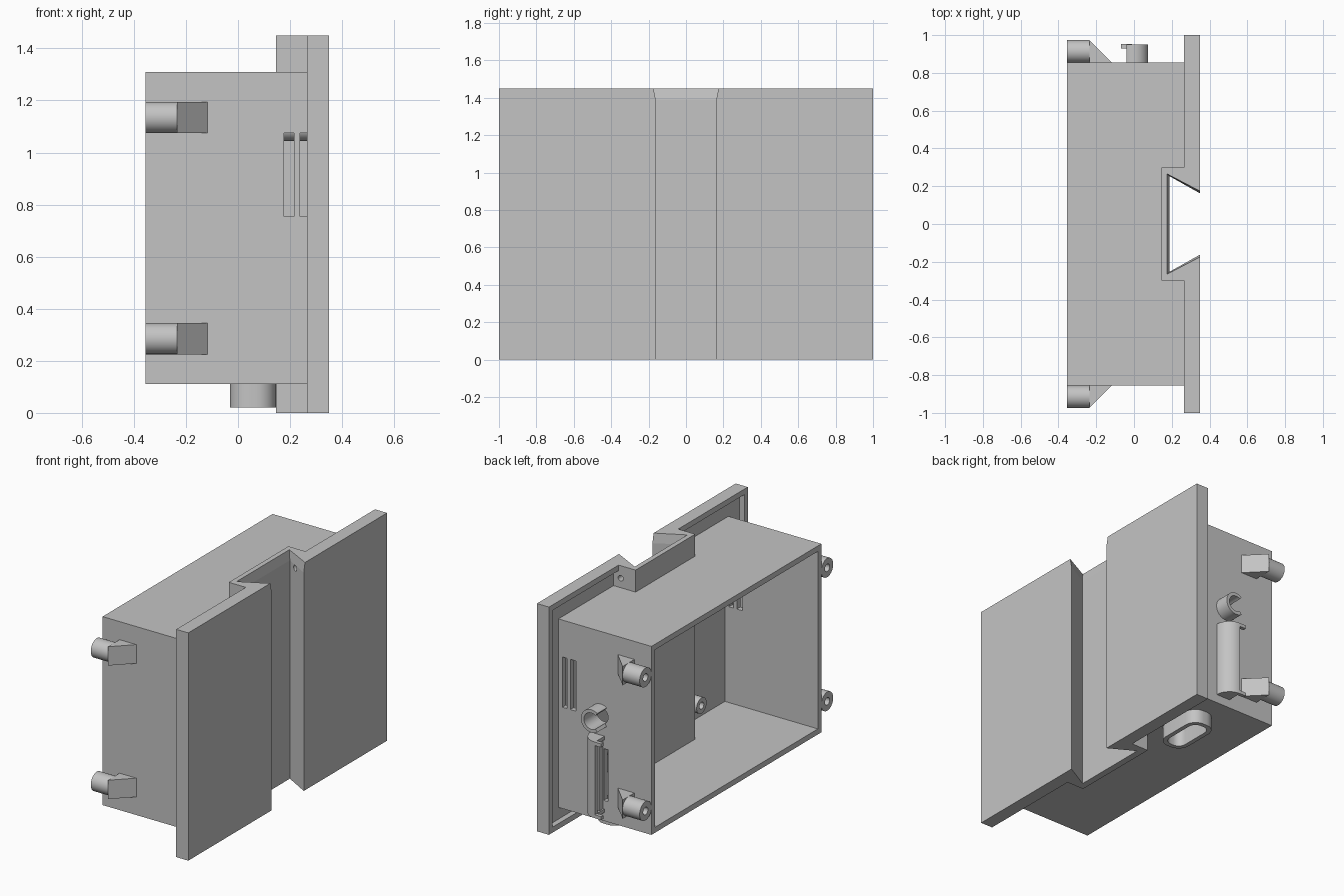
import bpy, bmesh
from math import sin, cos, radians

old = bpy.data.objects.get("Cube")
if old:
    bpy.data.objects.remove(old, do_unlink=True)

grey = bpy.data.materials.new("light_grey_plastic")
grey.use_nodes = True
GREY = (0.55, 0.55, 0.55, 1)
grey.diffuse_color = GREY
grey.node_tree.nodes["Principled BSDF"].inputs["Base Color"].default_value = GREY

# Maps a 2D outline point plus a height to 3D, by extrusion axis
AXES = {"x": lambda a, b, h: (h, a, b),
        "y": lambda a, b, h: (a, h, b),
        "z": lambda a, b, h: (a, b, h)}


def finish(name, bm, smooth=False):
    bmesh.ops.recalc_face_normals(bm, faces=bm.faces)
    mesh = bpy.data.meshes.new(name)
    bm.to_mesh(mesh)
    bm.free()
    mesh.materials.append(grey)
    ob = bpy.data.objects.new(name, mesh)
    bpy.context.scene.collection.objects.link(ob)
    if smooth:
        bpy.ops.object.select_all(action="DESELECT")
        ob.select_set(True)
        bpy.context.view_layer.objects.active = ob
        bpy.ops.object.shade_smooth_by_angle(angle=radians(35))
    return ob


def skin(bm, lower, upper):
    for i in range(len(lower)):
        j = (i + 1) % len(lower)
        bm.faces.new((lower[i], lower[j], upper[j], upper[i]))


def loft(name, axis, sections, smooth=False):
    """Solid through a list of (outline, height) sections."""
    bm = bmesh.new()
    rows = [[bm.verts.new(AXES[axis](a, b, h)) for a, b in pts] for pts, h in sections]
    for lower, upper in zip(rows, rows[1:]):
        skin(bm, lower, upper)
    bm.faces.new(rows[0])
    bm.faces.new(rows[-1])
    return finish(name, bm, smooth)


def prism(name, axis, pts, lo, hi, smooth=False):
    return loft(name, axis, [(pts, lo), (pts, hi)], smooth)


def tube(name, axis, outer, inner, lo, hi):
    """Hollow sleeve between two outlines with equal point counts."""
    bm = bmesh.new()
    rows = [[bm.verts.new(AXES[axis](a, b, h)) for a, b in pts]
            for pts, h in ((outer, lo), (outer, hi), (inner, hi), (inner, lo))]
    for i in range(4):
        skin(bm, rows[i], rows[(i + 1) % 4])
    return finish(name, bm, True)


def box(name, x, y, z):
    return prism(name, "z", [(x[0], y[0]), (x[1], y[0]), (x[1], y[1]), (x[0], y[1])], *z)


def arc(ca, cb, r, start=0, end=360, n=32):
    count = n if end - start == 360 else n + 1
    angles = [radians(start + (end - start) * i / n) for i in range(count)]
    return [(ca + r * cos(t), cb + r * sin(t)) for t in angles]


def rounded(ca, cb, ha, hb, r):
    pts = []
    for k, (sa, sb) in enumerate(((1, 1), (-1, 1), (-1, -1), (1, -1))):
        pts += arc(ca + sa * (ha - r), cb + sb * (hb - r), r, k * 90, k * 90 + 90, 8)
    return pts


def cut(ob, cutters):
    for c in cutters:
        mod = ob.modifiers.new("cut", "BOOLEAN")
        mod.operation, mod.solver, mod.object = "DIFFERENCE", "EXACT", c
    graph = bpy.context.evaluated_depsgraph_get()
    mesh = bpy.data.meshes.new_from_object(ob.evaluated_get(graph))
    ob.modifiers.clear()
    ob.data = mesh
    for c in cutters:
        bpy.data.objects.remove(c, do_unlink=True)


TOP, FLOOR, RIM, FACE = 1.45, 0.30, 0.265, 0.35
BACK, SIDE, LOW, HIGH, T = -0.355, 0.855, 0.11, 1.31, 0.035


# Mounting plate with dovetail channel, flared at the upper end
def plate_outline(flare):
    half = [(FLOOR, 0.3), (FLOOR, 1), (FACE, 1), (FACE, 0.162 + flare), (0.188 - flare, 0.253 + flare)]
    half = [(0.145, 0.3)] + half
    return half + [(x, -y) for x, y in reversed(half)]


plate = loft("mounting_plate", "z", [(plate_outline(0), 0), (plate_outline(0), 1.39),
                                     (plate_outline(0.012), TOP)])
cut(plate, [prism("pin_hole", "y", arc(0.25, 1.37, 0.018), 0.1, 0.4)])

# Rim around the rear of the plate
for s, tag in ((1, "left"), (-1, "right")):
    span = sorted((s * 0.3, s * 1))
    box(tag + "_rim_side", (RIM, FLOOR), sorted((s * (1 - T), s)), (0, TOP))
    box(tag + "_rim_top", (RIM, FLOOR), span, (TOP - T, TOP))
    box(tag + "_rim_bottom", (RIM, FLOOR), span, (0, T))

# Case roof and floor, notched to clear the channel
half = [(0.16, 0.28), (FLOOR, 0.28), (FLOOR, SIDE), (BACK, SIDE)]
notched = half + [(x, -y) for x, y in reversed(half)]
prism("case_roof", "z", notched, HIGH - T, HIGH)
case_floor = prism("case_floor", "z", notched, LOW, LOW + T)

# Oval port collar under the floor
PX, PY = 0.057, 0.56
cut(case_floor, [prism("port_hole", "z", rounded(PX, PY, 0.06, 0.14, 0.05), 0, 0.3)])
tube("port_collar", "z", rounded(PX, PY, 0.088, 0.168, 0.075),
     rounded(PX, PY, 0.06, 0.14, 0.05), 0.02, LOW)

# Case side walls with paired vent slots
RING_X, RING_Z = 0.002, 0.775
for s, tag in ((1, "left"), (-1, "right")):
    wall = box(tag + "_wall", (BACK, FLOOR), sorted((s * (SIDE - T), s * SIDE)), (LOW + T, HIGH - T))
    holes = [box("slot", xs, sorted((s * 0.75, s * 0.95)), (0.755, 1.075))
             for xs in ((0.177, 0.216), (0.238, 0.272))]
    if s > 0:
        holes.append(prism("ring_hole", "y", arc(RING_X, RING_Z, 0.052), 0.75, 0.95))
        holes.append(box("switch_slot", (-0.05, -0.02), (0.75, 0.95), (0.24, 0.57)))
    cut(wall, holes)

    # Screw lugs with wedge gussets
    for z, level in ((0.285, "lower"), (1.135, "upper")):
        tube(f"{tag}_{level}_lug", "x", arc(s * 0.914, z, 0.06), arc(s * 0.914, z, 0.024), BACK, -0.235)
        prism(f"{tag}_{level}_gusset", "z", [(-0.235, s * SIDE), (-0.235, s * 0.973), (-0.118, s * SIDE)],
              z - 0.06, z + 0.06)

    # Inner standoffs beside the channel
    for z, level in ((0.325, "lower"), (1.095, "upper")):
        tube(f"{tag}_{level}_standoff", "x", arc(s * 0.38, z, 0.05), arc(s * 0.38, z, 0.022), 0.156, FLOOR)

# Open clip ring on the left wall
clip = arc(RING_X, RING_Z, 0.073, -125, 125) + arc(RING_X, RING_Z, 0.052, -125, 125)[::-1]
prism("clip_ring", "y", clip, SIDE, 0.95, True)

# Curved cable holder below the ring, with end caps and an inner rail
CX = -0.025
shell = arc(CX, SIDE, 0.098, 0, 90, 12) + arc(CX, SIDE, 0.072, 0, 90, 12)[::-1]
prism("holder_shell", "z", shell, 0.165, 0.65, True)
cap = arc(CX, SIDE, 0.098, 0, 90, 12) + [(-0.07, 0.953), (-0.07, 0.93), (CX, 0.93), (CX, SIDE)]
for z, tag in ((0.165, "lower"), (0.628, "upper")):
    prism(tag + "_holder_cap", "z", cap, z, z + 0.022)
box("holder_rail", (-0.015, 0.005), (SIDE, 0.895), (0.187, 0.628))
